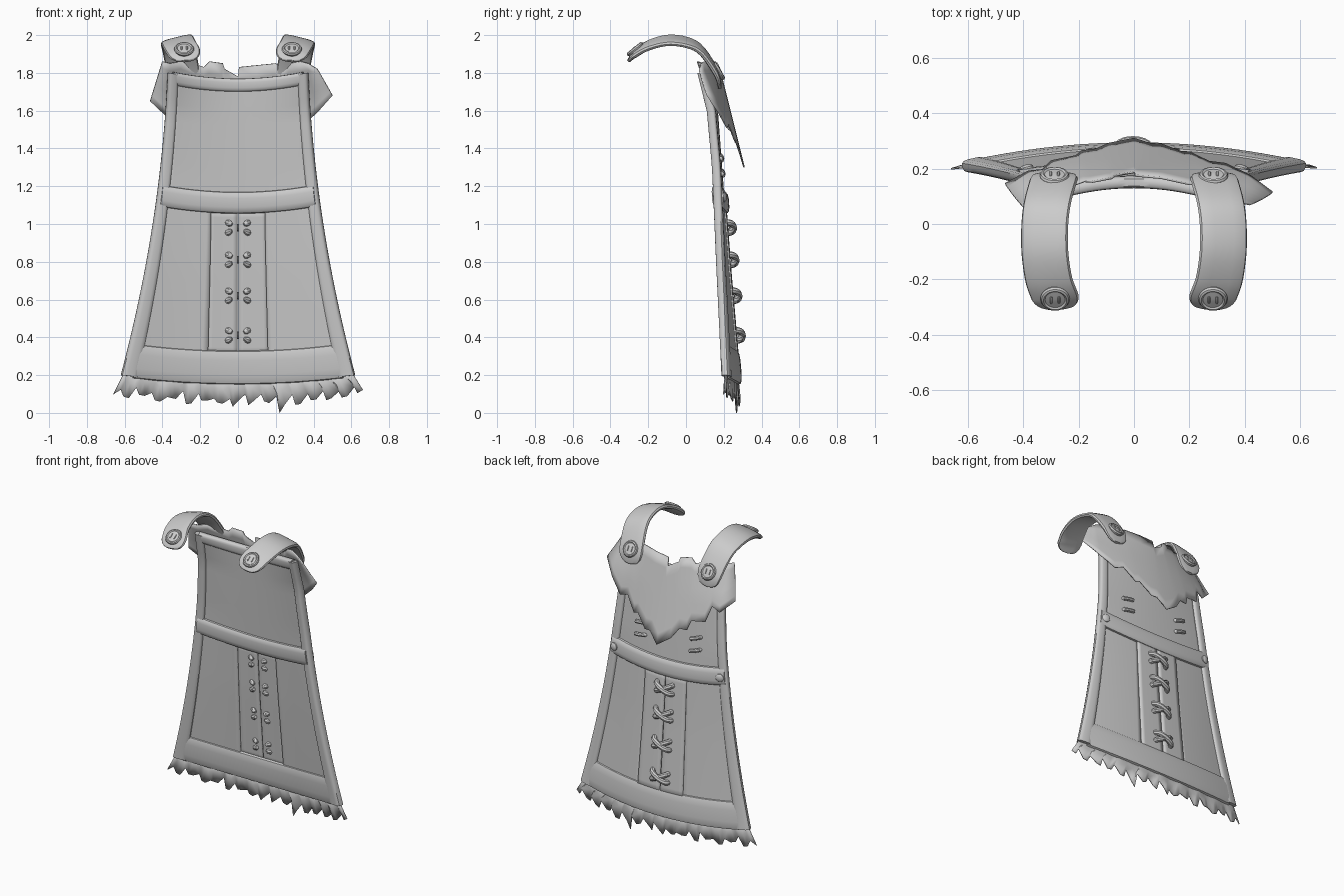
import bpy, bmesh, math, random
from mathutils import Vector

if "Cube" in bpy.data.objects:
    bpy.data.objects.remove(bpy.data.objects["Cube"])

random.seed(4)


def add(name, verts, faces, solid=0.0, angle=40):
    me = bpy.data.meshes.new(name)
    me.from_pydata([tuple(v) for v in verts], [], faces)
    bm = bmesh.new()
    bm.from_mesh(me)
    bmesh.ops.recalc_face_normals(bm, faces=bm.faces)
    bm.to_mesh(me)
    bm.free()
    me.shade_smooth()
    me.set_sharp_from_angle(angle=math.radians(angle))
    ob = bpy.data.objects.new(name, me)
    bpy.context.collection.objects.link(ob)
    if solid:
        mod = ob.modifiers.new("thickness", 'SOLIDIFY')
        mod.thickness, mod.offset = solid, 0
    return ob


def sheet(name, rows, solid):
    n = len(rows[0])
    faces = [(i*n+j, i*n+j+1, (i+1)*n+j+1, (i+1)*n+j)
             for i in range(len(rows)-1) for j in range(n-1)]
    return add(name, [v for r in rows for v in r], faces, solid)


def loft(name, rings):
    m, k = len(rings[0]), len(rings)
    faces = [(i*m+j, i*m+(j+1) % m, (i+1)*m+(j+1) % m, (i+1)*m+j)
             for i in range(k-1) for j in range(m)]
    faces += [tuple(range(m)), tuple(range((k-1)*m, k*m))]
    return add(name, [v for r in rings for v in r], faces)


def section(m=14, p=0.6):
    def s(v):
        return math.copysign(abs(v)**p, v)
    return [(s(math.cos(2*math.pi*i/m)), s(math.sin(2*math.pi*i/m))) for i in range(m)]


def lerp(a, b, t):
    return a + (b-a)*t


def table(z, pts):
    for (z0, a), (z1, b) in zip(pts, pts[1:]):
        if z <= z1:
            return lerp(a, b, (z-z0)/(z1-z0))
    return pts[-1][1]


EDGE = [(-.1, .20), (.2, .205), (.8, .178), (1.3, .158), (1.6, .13), (1.8, .078)]
MID = [(-.1, .29), (.2, .277), (.8, .225), (1.2, .195), (1.8, .15)]


def width(z):
    t = 1.8 - z
    return .37 + .044*t + .07*t*t


def P(u, z, off=0):
    """Point on the curved, flared and sagging cloth."""
    c, e = table(z, MID), table(z, EDGE)
    return Vector((u*width(z) + off*.3*u, lerp(c, e, u*u) + off, z - .04*max(0, 1-u*u)))


# Cloth panels: upper panel, two lower side panels, two laced centre strips
def panel(name, ulo, uhi, z0, z1, off, nu=12, nz=14):
    rows = []
    for i in range(nz+1):
        k = i/nz
        z = lerp(z0, z1, k)
        a, b = lerp(ulo[0], ulo[1], k), lerp(uhi[0], uhi[1], k)
        rows.append([P(lerp(a, b, j/nu), z, off) for j in range(nu+1)])
    return sheet(name, rows, .014)


panel("upper_panel", (-.92, -.92), (.92, .92), 1.15, 1.78, 0, 20)
for s in (-1, 1):
    panel("lower_panel", (s*.27, s*.33), (s*.92, s*.92), .3, 1.15, 0)
    panel("laced_strip", (s*.006, s*.008), (s*.28, s*.345), .33, 1.13, .008, 6)


# Padded bands: belt, hem and neck run across, rims run down the sides
def band(name, u0, u1, z0, z1, thick, n=24):
    rings = []
    for i in range(n+1):
        u = lerp(u0, u1, i/n)
        rings.append([P(u, lerp(z0, z1, (a+1)/2), thick*b) for a, b in section()])
    return loft(name, rings)


band("belt", -.96, .96, 1.095, 1.21, .03)
band("hem_band", -.9, .9, .19, .37, .022)
band("neck_band", -.93, .93, 1.74, 1.81, .022)
for s in (-1, 1):
    loft("side_rim", [[P(s*lerp(.86, 1, (a+1)/2), lerp(.2, 1.8, i/24), .023*b)
                       for a, b in section()] for i in range(25)])

# Torn fringe under the hem
N = 48
rows = [[], [], []]
for i in range(N+1):
    u = lerp(-1, 1, i/N)
    tip = .04 + .06*u*u + random.uniform(-.01, .025)
    if i % 3 == 1:
        tip += random.uniform(.025, .05)
    if i == 32:
        tip = 0
    top = P(u*.97, .235)
    low = P(u*1.03, .12)
    low.x += .012 if i % 3 == 1 else 0
    low.y += .006*math.sin(i*1.1)
    low.z = tip
    for k, r in enumerate(rows):
        r.append(top.lerp(low, k/2))
sheet("torn_fringe", rows, .006)

# Ragged shoulder mantle: top x, top z, bottom x, bottom z per column
COLS = [(-.40, 1.86, -.465, 1.65), (-.36, 1.85, -.38, 1.57), (-.30, 1.86, -.33, 1.60),
        (-.24, 1.85, -.30, 1.50), (-.18, 1.83, -.21, 1.49), (-.15, 1.86, -.19, 1.43),
        (-.08, 1.85, -.14, 1.43), (-.07, 1.82, -.09, 1.36), (0, 1.78, 0, 1.30),
        (.005, 1.83, .06, 1.37), (.10, 1.84, .10, 1.37), (.20, 1.85, .17, 1.45),
        (.24, 1.82, .20, 1.44), (.27, 1.85, .27, 1.53), (.33, 1.86, .33, 1.51),
        (.37, 1.85, .42, 1.59), (.42, 1.82, .50, 1.68)]


def mantle(x, z):
    c = .35 + 1.5*max(0, z-1.65)
    return Vector((x, .175 + .25*(1.83-z) - c*x*x, z))


sheet("shoulder_mantle", [[mantle(lerp(a, c, k/7), lerp(b, d, k/7)) for a, b, c, d in COLS]
                          for k in range(8)], .008)


# Round buttons and rivets, lathed
def lathe(name, profile, loc, normal, n=24):
    q = Vector(normal).to_track_quat('Z', 'Y')
    rings = [[Vector(loc) + q @ Vector((r*math.cos(2*math.pi*i/n), r*math.sin(2*math.pi*i/n), h))
              for i in range(n)] for r, h in profile]
    return loft(name, rings)


def tube(name, pts, r, n=8):
    """Round cord with tapered ends through a smooth path."""
    pts = [Vector(p) for p in pts]
    rings = []
    for i, p in enumerate(pts):
        t = (pts[min(i+1, len(pts)-1)] - pts[max(i-1, 0)]).normalized()
        q = t.to_track_quat('Z', 'Y')
        rr = r*(.55 if i in (0, len(pts)-1) else 1)
        rings.append([p + q @ Vector((rr*math.cos(2*math.pi*k/n), rr*math.sin(2*math.pi*k/n), 0))
                      for k in range(n)])
    return loft(name, rings)


BUTTON = [(.046, -.012), (.053, .003), (.049, .011), (.042, .014), (.036, .009), (.015, .011), (.002, .012)]
RIVET = [(.026, -.01), (.026, .004), (.021, .009), (.01, .012), (.001, .013)]


def button(loc, normal):
    lathe("strap_button", BUTTON, loc, normal)
    q = Vector(normal).to_track_quat('Z', 'Y')
    for s in (-1, 1):
        tube("button_thread", [Vector(loc) + q @ Vector((s*.014, y, .011))
                               for y in (-.016, -.01, .01, .016)], .005, 6)


# Shoulder straps, curving over to the front
PATH = [(.285, .180, 1.715), (.29, .16, 1.80), (.312, .08, 1.92), (.322, 0, 1.962),
        (.322, -.1, 1.972), (.308, -.2, 1.945), (.285, -.265, 1.905), (.278, -.305, 1.862)]


def smooth_path(pts, t):
    pts = [Vector(p) for p in pts]
    f = min(t*(len(pts)-1), len(pts)-1.0001)
    i = int(f)
    a, b = pts[i], pts[i+1]
    m0 = (b - pts[max(i-1, 0)])/6
    m1 = (pts[min(i+2, len(pts)-1)] - a)/6
    f -= i
    return ((1-f)**3*a + 3*f*(1-f)**2*(a+m0) + 3*f*f*(1-f)*(b-m1) + f**3*b)


for s in (-1, 1):
    path = [(s*x, y, z) for x, y, z in PATH]
    rings, n = [], 40
    for i in range(n+1):
        t = (1 - math.cos(math.pi*i/n))/2
        p = smooth_path(path, t)
        d = (smooth_path(path, min(1, t+.01)) - smooth_path(path, max(0, t-.01))).normalized()
        side = Vector((s, 0, -.25*math.sin(math.pi*t)))
        side = (side - d*side.dot(d)).normalized()
        nor = side.cross(d)
        e = min(1, min(t, 1-t)*.62/.1)
        w = .004 + .083*math.sqrt(max(0, 1-(1-e)**2))
        rings.append([p + side*w*a + nor*.017*b*(.5+.5*e) for a, b in section()])
    loft("shoulder_strap", rings)
    button((s*.285, -.268, 1.924), (0, -.62, .78))
    button((s*.287, .172, 1.808), (0, .85, .5))
    # Belt rivets and back stitches
    lathe("belt_rivet", RIVET, P(s*.89, 1.15, .03), (s*.25, 1, 0), 16)
    for z in (1.30, 1.38):
        tube("back_stitch", [P(s*.2/width(z) + k, z - k*.1, o) for k, o in
                             ((-.1, .004), (-.085, .012), (0, .016), (.085, .012), (.1, .004))], .013)

# Crossed laces down the centre, ends curling through to the inside
for z in (1.02, .85, .66, .45):
    for s in (-1, 1):
        pts = []
        for k in range(17):
            a = lerp(-.3, 1.3, k/16)*math.pi
            x = -math.cos(a)*.056
            off = .014 + .026*math.sin(a) + (.005*s if 4 < k < 12 else 0)
            pts.append(P(x/width(z), z + s*x*.5, off))
        tube("lace", pts, .017)
